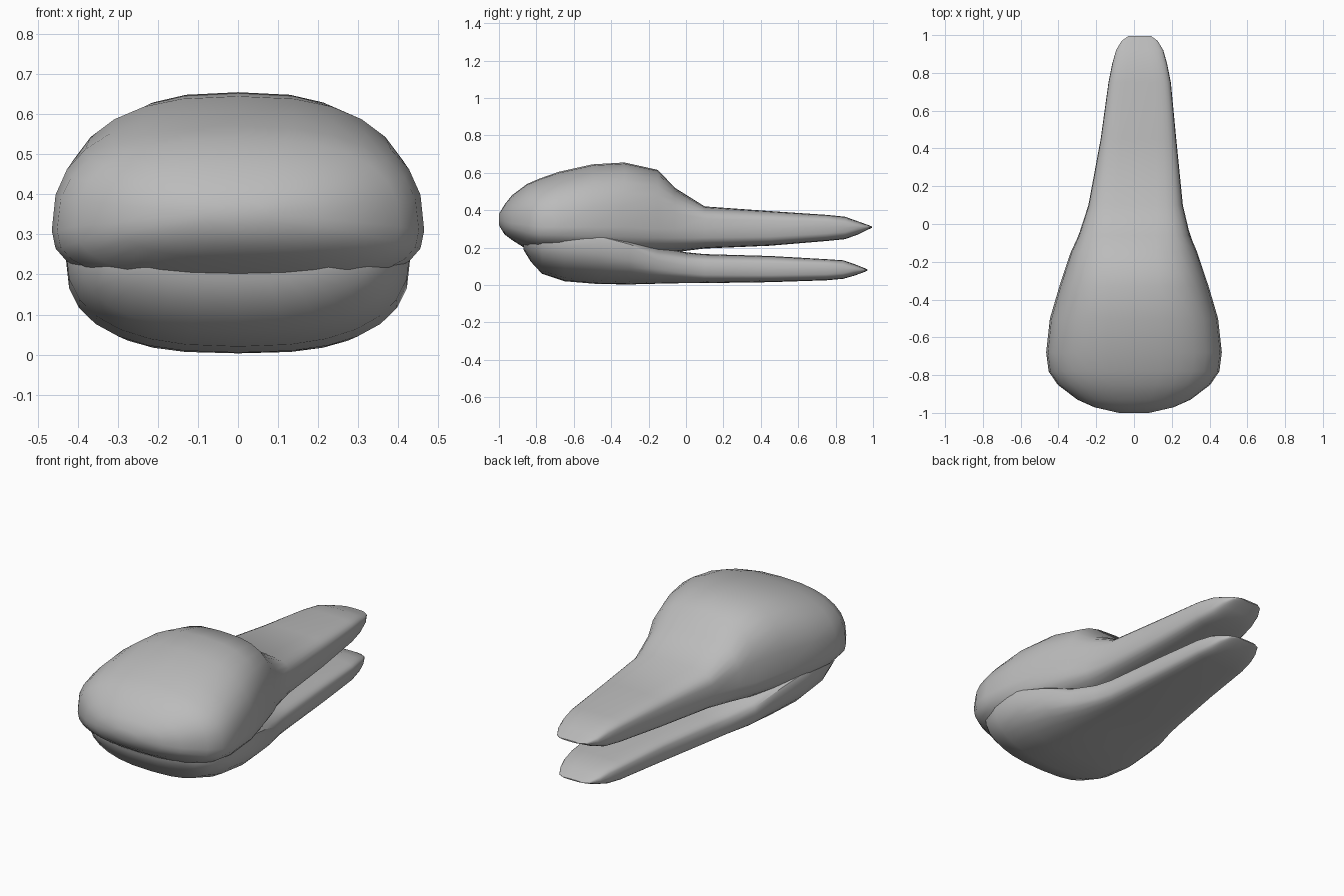
import bpy, bmesh
from math import sin, cos, pi

cube = bpy.data.objects.get("Cube")
if cube:
    bpy.data.objects.remove(cube, do_unlink=True)

grey = bpy.data.materials.new("plain grey")
grey.use_nodes = True
tone = (0.5, 0.5, 0.5, 1)
grey.diffuse_color = tone
grey.node_tree.nodes["Principled BSDF"].inputs["Base Color"].default_value = tone

SIDES = 28


def ring(bm, y, half, low, mid, high, power):
    """Rounded-box cross-section; the arms drift slightly to the left."""
    shift = 0.03 * min(1, max(0, y + 0.1) / 0.7)
    verts = []
    for i in range(SIDES):
        a = 2 * pi * i / SIDES
        c, s = cos(a), sin(a)
        px = abs(c) ** (2 / power) * (1 if c > 0 else -1)
        pz = abs(s) ** (2 / power)
        z = mid + (high - mid) * pz if s > 0 else mid - (mid - low) * pz
        verts.append(bm.verts.new((shift + half * px, y, z)))
    return verts


def loft(name, sections):
    bm = bmesh.new()
    rings = [ring(bm, *s) for s in sections]
    for a, b in zip(rings, rings[1:]):
        for i in range(SIDES):
            j = (i + 1) % SIDES
            bm.faces.new((a[i], a[j], b[j], b[i]))
    bm.faces.new(rings[0])
    bm.faces.new(rings[-1])
    bmesh.ops.recalc_face_normals(bm, faces=bm.faces)
    mesh = bpy.data.meshes.new(name)
    bm.to_mesh(mesh)
    bm.free()
    mesh.materials.append(grey)
    obj = bpy.data.objects.new(name, mesh)
    bpy.context.collection.objects.link(obj)
    bpy.ops.object.select_all(action="DESELECT")
    obj.select_set(True)
    bpy.context.view_layer.objects.active = obj
    bpy.ops.object.shade_smooth_by_angle(angle=0.6)
    return obj


# Domed head running back into the upper arm: y, half width, low, mid, high, power
loft("upper_jaw", [
    (-1.0, .08, .32, .35, .38, 2.2),
    (-.97, .21, .27, .34, .43, 2.3),
    (-.93, .30, .24, .33, .48, 2.4),
    (-.85, .405, .19, .32, .54, 2.5),
    (-.78, .452, .17, .31, .57, 2.5),
    (-.68, .465, .16, .31, .605, 2.5),
    (-.5, .445, .15, .31, .645, 2.6),
    (-.33, .395, .15, .31, .655, 2.7),
    (-.15, .335, .165, .30, .615, 2.9),
    (-.06, .295, .175, .30, .52, 3.2),
    (.1, .25, .195, .30, .42, 3.8),
    (.45, .20, .21, .30, .395, 4),
    (.75, .165, .235, .31, .375, 4),
    (.85, .145, .245, .31, .365, 3.6),
    (.92, .125, .27, .31, .34, 3),
    (.97, .095, .295, .31, .322, 2.5),
    (.995, .06, .306, .31, .313, 2),
])

# Shallow chin running back into the lower arm
loft("lower_jaw", [
    (-.87, .24, .19, .24, .29, 2.5),
    (-.83, .33, .125, .25, .31, 2.5),
    (-.77, .395, .06, .26, .32, 2.5),
    (-.65, .43, .02, .26, .32, 2.5),
    (-.47, .43, .005, .24, .31, 2.6),
    (-.3, .385, .003, .2, .25, 2.8),
    (-.15, .33, .007, .13, .205, 3),
    (0, .275, .01, .1, .175, 3.4),
    (.1, .25, .01, .09, .165, 3.8),
    (.45, .20, .015, .085, .155, 4),
    (.75, .165, .025, .085, .138, 4),
    (.84, .145, .033, .083, .132, 3.6),
    (.9, .125, .05, .082, .112, 3),
    (.95, .095, .068, .08, .092, 2.5),
    (.97, .06, .077, .08, .083, 2),
])
